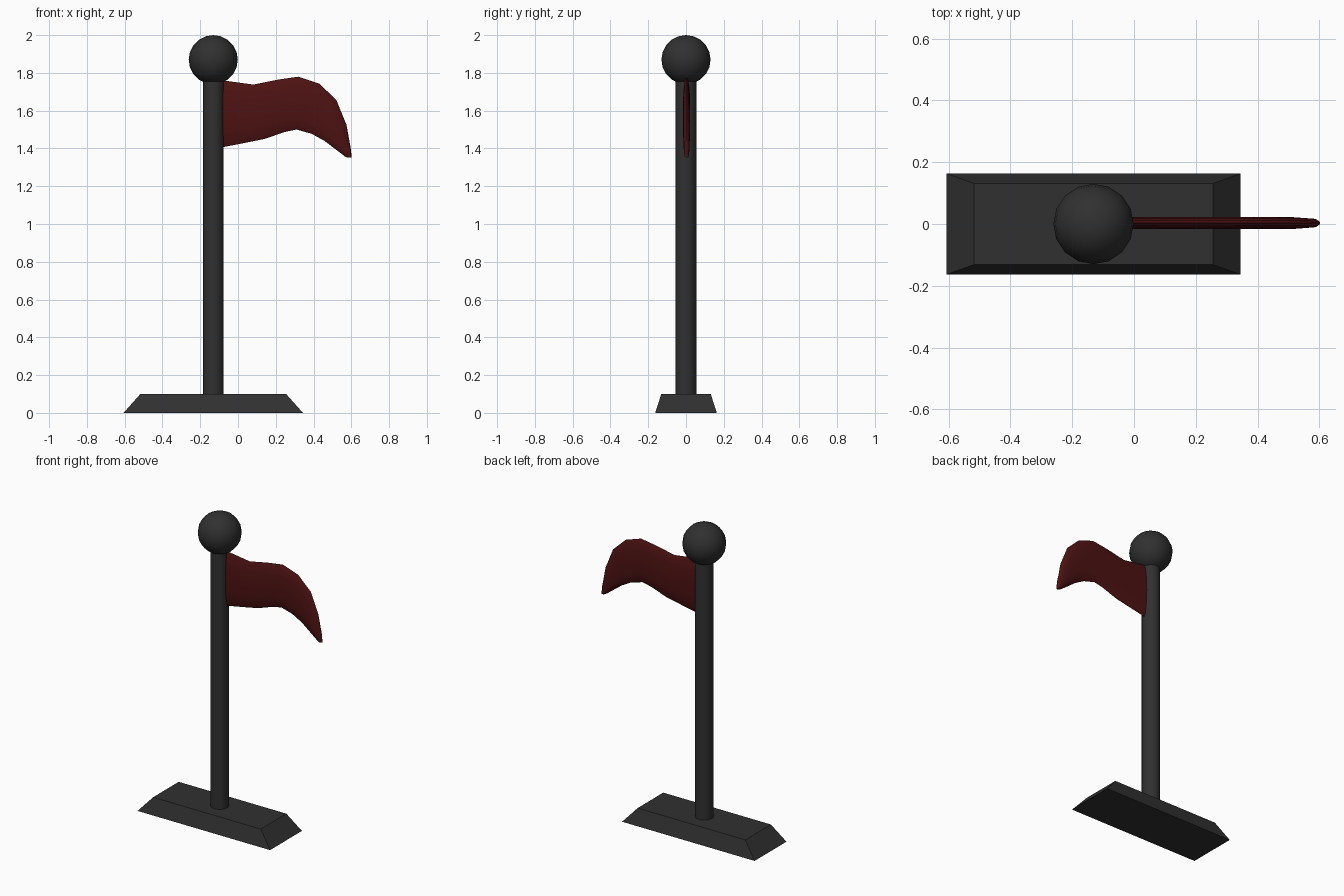
import bpy, bmesh, math
from mathutils import Vector

if "Cube" in bpy.data.objects:
    bpy.data.objects.remove(bpy.data.objects["Cube"])

CX = -0.131  # pole axis


def material(name, rgb):
    m = bpy.data.materials.new(name)
    m.diffuse_color = (*rgb, 1)
    m.use_nodes = True
    m.node_tree.nodes["Principled BSDF"].inputs["Base Color"].default_value = m.diffuse_color
    return m


DARK = material("dark_grey", (0.03, 0.03, 0.03))
RED = material("dark_red", (0.075, 0.006, 0.006))


def loft(name, rings, mat, smooth_angle=None):
    """Skin a list of equal-length closed rings and cap both ends."""
    bm = bmesh.new()
    rows = [[bm.verts.new(p) for p in ring] for ring in rings]
    n = len(rows[0])
    for a, b in zip(rows, rows[1:]):
        for i in range(n):
            j = (i + 1) % n
            bm.faces.new((a[i], a[j], b[j], b[i]))
    bm.faces.new(rows[0])
    bm.faces.new(rows[-1])
    bmesh.ops.recalc_face_normals(bm, faces=bm.faces)
    me = bpy.data.meshes.new(name)
    bm.to_mesh(me)
    bm.free()
    ob = bpy.data.objects.new(name, me)
    bpy.context.collection.objects.link(ob)
    finish(ob, mat, smooth_angle)
    return ob


def finish(ob, mat, smooth_angle):
    ob.data.materials.append(mat)
    bpy.ops.object.select_all(action='DESELECT')
    ob.select_set(True)
    bpy.context.view_layer.objects.active = ob
    if smooth_angle:
        bpy.ops.object.shade_smooth_by_angle(angle=math.radians(smooth_angle))


def rect(hx, hy, z):
    return [(CX + sx * hx, sy * hy, z) for sx, sy in ((-1, -1), (1, -1), (1, 1), (-1, 1))]


# Base: tapered slab
loft("base", [rect(0.475, 0.163, 0), rect(0.386, 0.131, 0.1)], DARK)

# Pole
bpy.ops.mesh.primitive_cylinder_add(vertices=16, radius=0.055, depth=1.68,
                                    location=(CX, 0, 0.93))
pole = bpy.context.object
pole.name = "pole"
finish(pole, DARK, 40)

# Ball finial
bpy.ops.mesh.primitive_uv_sphere_add(segments=16, ring_count=10, radius=0.13,
                                     location=(CX, 0, 1.87))
ball = bpy.context.object
ball.name = "ball_finial"
finish(ball, DARK, 50)

# Flag: flattened oval section swept along a wave (top x, z, bottom x, z, half thickness)
stations = [
    (-0.10, 1.763, -0.10, 1.403, 0.019),
    (0.082, 1.738, 0.03, 1.428, 0.019),
    (0.21, 1.764, 0.14, 1.450, 0.019),
    (0.32, 1.780, 0.246, 1.487, 0.019),
    (0.43, 1.743, 0.31, 1.500, 0.019),
    (0.52, 1.658, 0.389, 1.478, 0.019),
    (0.574, 1.526, 0.458, 1.440, 0.019),
    (0.597, 1.400, 0.566, 1.358, 0.014),
    (0.602, 1.351, 0.580, 1.351, 0.009),
]
SIDES = 12
rings = []
for tx, tz, bx, bz, t in stations:
    top, bot = Vector((tx, 0.003, tz)), Vector((bx, 0.003, bz))
    mid, half = (top + bot) / 2, (top - bot) / 2
    angles = [2 * math.pi * i / SIDES for i in range(SIDES)]
    rings.append([mid + half * math.cos(a) + Vector((0, t * math.sin(a), 0)) for a in angles])
loft("flag", rings, RED, 50)
